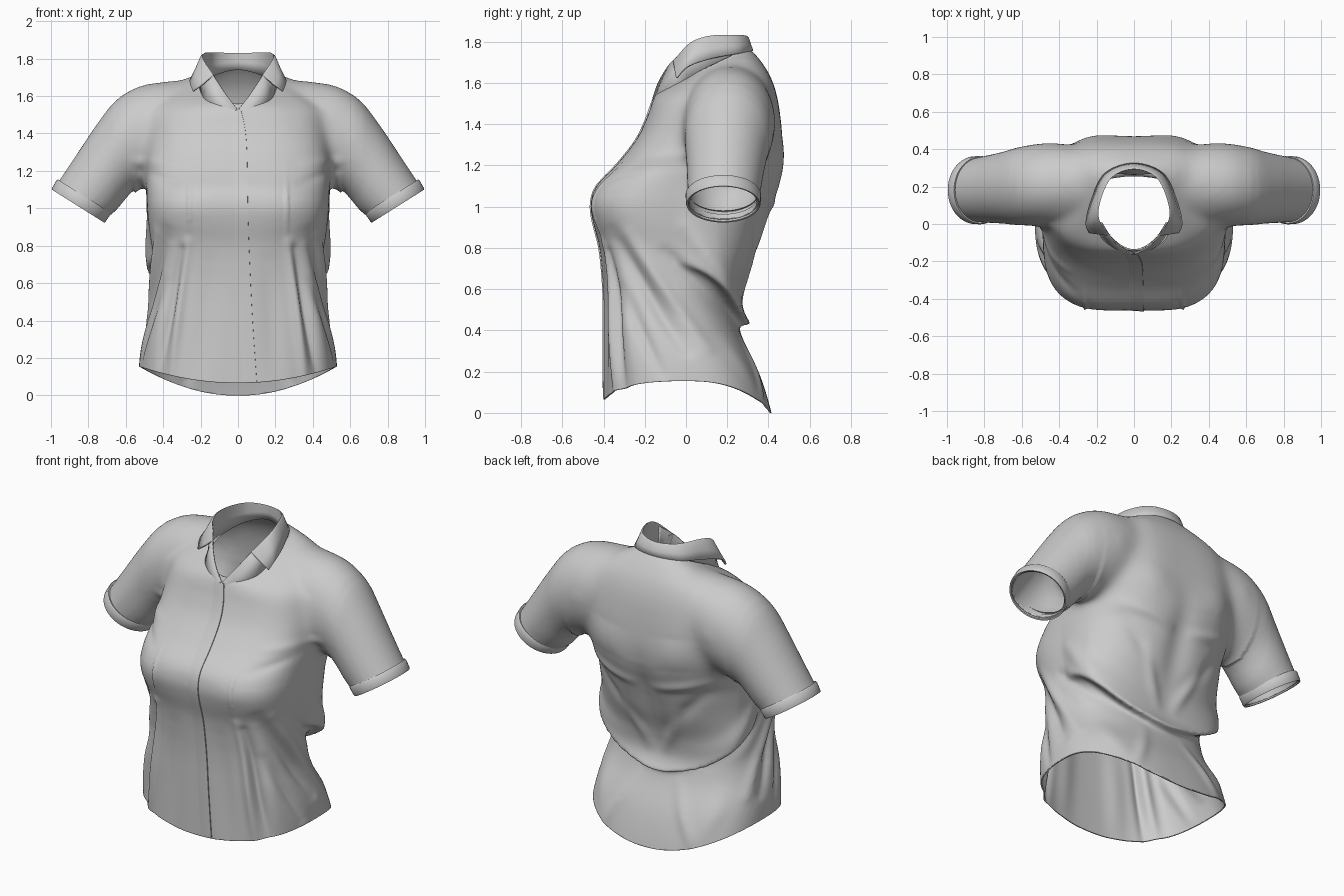
import bpy, bmesh, math
from mathutils import Vector as V
from mathutils.bvhtree import BVHTree

if "Cube" in bpy.data.objects:
    bpy.data.objects.remove(bpy.data.objects["Cube"])

TAU = 2 * math.pi


def spline(rows, steps):
    """Catmull-Rom interpolation between rows of points."""
    out = []
    for i in range(len(rows) - 1):
        a, b, c, d = rows[max(i - 1, 0)], rows[i], rows[i + 1], rows[min(i + 2, len(rows) - 1)]
        for s in range(steps):
            t = s / steps
            out.append([0.5 * (2 * q + (r - p) * t + (2 * p - 5 * q + 4 * r - w) * t * t
                               + (3 * q - p - 3 * r + w) * t ** 3) for p, q, r, w in zip(a, b, c, d)])
    return out + [rows[-1]]


def loft(bm, rows, closed=True, caps=False):
    vs = [[bm.verts.new(p) for p in r] for r in rows]
    n = len(rows[0])
    for a, b in zip(vs, vs[1:]):
        for j in range(n if closed else n - 1):
            k = (j + 1) % n
            bm.faces.new((a[j], a[k], b[k], b[j]))
    if caps:
        bm.faces.new(vs[0])
        bm.faces.new(vs[-1])
    bmesh.ops.recalc_face_normals(bm, faces=bm.faces)


def make(name, bm, thick=0.0, offset=-1, angle=40):
    me = bpy.data.meshes.new(name)
    bm.to_mesh(me)
    ob = bpy.data.objects.new(name, me)
    bpy.context.collection.objects.link(ob)
    if thick:
        m = ob.modifiers.new("cloth", "SOLIDIFY")
        m.thickness, m.offset = thick, offset
    bpy.ops.object.select_all(action='DESELECT')
    ob.select_set(True)
    bpy.context.view_layer.objects.active = ob
    bpy.ops.object.shade_smooth_by_angle(angle=math.radians(angle))
    return ob


def torso_ring(zf, zb, w, yf, yb, nf=2.7, nb=2.4, count=72):
    pts, ym, h = [], (yf + yb) / 2, (yb - yf) / 2
    for i in range(count):
        c, s = math.cos(TAU * i / count), math.sin(TAU * i / count)
        e = 2 / (nf if s < 0 else nb)
        y = ym + h * math.copysign(abs(s) ** e, s)
        pts.append(V((w * math.copysign(abs(c) ** e, c), y, zf + (zb - zf) * (y - yf) / (yb - yf))))
    return pts


def sleeve_ring(tx, tz, bx, bz, y0, y1, side=1, grow=1.0, count=48):
    mid, half, ry = V(((tx + bx) / 2, (y0 + y1) / 2, (tz + bz) / 2)), V(((tx - bx) / 2, 0, (tz - bz) / 2)), (y1 - y0) / 2
    pts = [mid + grow * (half * math.cos(TAU * i / count) + V((0, ry * math.sin(TAU * i / count), 0))) for i in range(count)]
    return [V((p.x * side, p.y, p.z)) for p in pts]


# torso sections: front z, back z, half width, front y, back y, front and back squareness
torso = [(-.06, -.06, .535, -.4, .455), (.1, .1, .53, -.4, .415), (.25, .25, .515, -.4, .355),
         (.4, .4, .485, -.4, .265), (.52, .52, .46, -.4, .235), (.65, .65, .455, -.405, .275),
         (.8, .8, .465, -.42, .35, 2.9), (.92, .92, .48, -.45, .395, 3.2), (1.01, 1.01, .487, -.462, .425, 3.3),
         (1.1, 1.1, .49, -.435, .455, 3.1, 2.6), (1.2, 1.2, .495, -.34, .47, 3, 2.8), (1.32, 1.36, .49, -.245, .465, 2.8, 3),
         (1.42, 1.52, .475, -.195, .445, 2.7, 3), (1.49, 1.63, .45, -.17, .41, 2.6, 2.8), (1.53, 1.71, .37, -.155, .36, 2.2),
         (1.55, 1.755, .26, -.147, .32, 1.7), (1.56, 1.78, .2, -.14, .30, 1.5), (1.66, 1.88, .19, -.14, .30, 1.5)]
# sleeve sections: top x,z, bottom x,z, front y, back y
sleeve = [(.2, 1.69, .22, 1.4, .05, .33), (.31, 1.685, .31, 1.25, .02, .41), (.44, 1.675, .4, 1.16, -.01, .435),
          (.56, 1.645, .49, 1.12, -.012, .43), (.665, 1.565, .55, 1.1, -.01, .415), (.765, 1.435, .6, 1.05, .0, .39),
          (.875, 1.27, .655, .985, .005, .37), (.985, 1.105, .715, .935, .01, .352), (1.045, 1.02, .775, .85, .01, .352)]

# fuse torso and sleeves into one skin
bm = bmesh.new()
loft(bm, spline([torso_ring(*r) for r in torso], 5), caps=True)
for s in (1, -1):
    loft(bm, spline([sleeve_ring(*r, side=s) for r in sleeve], 5), caps=True)
bmesh.ops.triangulate(bm, faces=[f for f in bm.faces if len(f.verts) > 4])
shirt = make("shirt_body", bm)
shirt.modifiers.clear()
rm = shirt.modifiers.new("fuse", "REMESH")
rm.mode, rm.voxel_size = 'VOXEL', 0.014
bpy.context.view_layer.update()
fused = bpy.data.meshes.new_from_object(shirt.evaluated_get(bpy.context.evaluated_depsgraph_get()))
shirt.modifiers.clear()
bm = bmesh.new()
bm.from_mesh(fused)


def relax(verts, times):
    for _ in range(times):
        bmesh.ops.smooth_vert(bm, verts=verts, factor=0.5, use_axis_x=True, use_axis_y=True, use_axis_z=True)


relax(bm.verts, 6)
# blend the armholes
relax([v for v in bm.verts if .27 < abs(v.co.x) < .62 and v.co.z > 1.1], 30)
relax([v for v in bm.verts if .23 < abs(v.co.x) < .66 and v.co.z > 1.05], 10)

# cloth creases: face, start, end, width, height
creases = [('f', (.27, .82), (.36, .08), .025, .028), ('f', (.3, .78), (.42, .1), .022, -.03),
           ('f', (.36, .8), (.48, .1), .03, .02), ('f', (.16, .7), (.2, .1), .06, -.012),
           ('f', (.25, 1.02), (.27, 1.02), .13, .018), ('f', (.52, 1.2), (.33, 1.14), .025, -.015),
           ('f', (.55, 1.25), (.36, 1.24), .025, .012), ('f', (.26, 1.66), (.47, 1.52), .025, -.01),
           ('s', (-.36, .88), (.0, .28), .035, -.025), ('s', (-.28, .86), (.1, .3), .035, .022),
           ('s', (-.1, .78), (.2, .5), .03, -.022), ('s', (-.3, .6), (-.12, .15), .03, -.018),
           ('s', (.0, .9), (.25, .62), .04, .02), ('s', (.2, .35), (.38, .1), .035, .015),
           ('b', (.0, 1.15), (.0, .65), .08, -.025), ('b', (.4, 1.08), (.08, 1.0), .03, .016),
           ('b', (.36, 1.0), (.1, .72), .035, -.016), ('b', (.2, .85), (.06, .6), .03, .018),
           ('b', (.22, 1.35), (.24, 1.15), .12, .014), ('b', (.14, .38), (.3, .1), .03, .014)]


def crease(u, z, a, b, width, height):
    p, a, b = V((u, z)), V(a), V(b)
    t = (p - a).dot(b - a) / (b - a).length_squared
    c = min(max(t, 0), 1)
    return height * math.exp(-((p - a - (b - a) * c).length / width) ** 2) * (0.35 + 0.65 * math.sin(math.pi * c))


bm.normal_update()
moves = []
for v in bm.verts:
    x, y, z = abs(v.co.x), v.co.y, v.co.z
    n = v.normal
    weight = {'f': max(-n.y, 0), 'b': max(n.y, 0), 's': max(abs(n.x), 0) if x < .56 else 0}
    amt = sum(weight[k] * crease(y if k == 's' else x, z, *rest) for k, *rest in creases)
    # drooping fold across the lower back
    d = z - (.47 + .3 * (x / .48) ** 2)
    lip = (math.exp(-d / .11) if d > 0 else math.exp(-(d / .03) ** 2)) * min(max((y + .05) / .2, 0), 1)
    lip *= 1 if x < .56 else 0
    moves.append(n * (amt + .075 * lip) + V((0, 0, -.05 * lip)))
for v, m in zip(bm.verts, moves):
    v.co += m
relax([v for v in bm.verts if v.co.y > -.05 and .25 < v.co.z < .9 and abs(v.co.x) < .56], 3)


def cut(co, no, keep):
    fs = [f for f in bm.faces if keep(f.calc_center_median())]
    geom = set(fs) | {e for f in fs for e in f.edges} | {v for f in fs for v in f.verts}
    bmesh.ops.bisect_plane(bm, geom=list(geom), plane_co=co, plane_no=no, clear_outer=True)


# open the neck, hem and sleeves
cut((0, -.14, 1.56), (0, -.48, 1), lambda c: c.z > 1.3 and abs(c.x) < .25)
cut((0, 0, .1), (0, 0, -1), lambda c: c.z < .4)
for s in (1, -1):
    cut((.85 * s, .18, 1.02), (.53 * s, 0, -.85), lambda c: c.x * s > .62)
# curved shirt-tail hem
for v in bm.verts:
    if v.co.z < .45:
        f = max(1 - (v.co.x / .53) ** 2, 0)
        drop = .09 * f if v.co.y < 0 else .155 * f
        v.co.z += (.055 - drop) * (1 - (v.co.z - .1) / .35)
bm.normal_update()
tree = BVHTree.FromBMesh(bm)
bm.to_mesh(shirt.data)
shirt.data.shade_smooth()
sol = shirt.modifiers.new("cloth", "SOLIDIFY")
sol.thickness, sol.offset = .008, -1

# front placket
rows = []
for p in spline([[V((.015, 0, 1.53))], [V((.045, 0, 1.35))], [V((.055, 0, .9))], [V((.075, 0, .45))], [V((.1, 0, .075))]], 14):
    row = []
    for off, lift in ((-.1, -.004), (-.06, .002), (-.02, .005), (0, .006), (.001, -.004)):
        x, z = p[0].x + off, p[0].z
        hit = tree.ray_cast(V((x, -1, z)), V((0, 1, 0)))[0]
        row.append(V((x, (hit.y if hit and hit.y < 0 else -.4) - lift, z)))
    rows.append(row)
bm = bmesh.new()
loft(bm, rows, closed=False)
make("front_placket", bm, angle=50)

# collar: stand base, fold line, outer edge, from back centre to the front point
half = [((0, .3, 1.74), (0, .295, 1.825), (0, .322, 1.755)),
        ((.13, .25, 1.71), (.12, .25, 1.828), (.152, .27, 1.745)),
        ((.2, .11, 1.66), (.182, .12, 1.825), (.225, .13, 1.72)),
        ((.195, .0, 1.61), (.187, .02, 1.79), (.255, .01, 1.68)),
        ((.17, -.06, 1.56), (.13, -.06, 1.705), (.24, -.045, 1.625))]
cols = [[V((-x, y, z)) for x, y, z in c] for c in half[:0:-1]] + [[V(p) for p in c] for c in half]
rows = []
for base, top, edge in spline(cols, 8):
    out = (edge - top).normalized() * .012
    rows.append([base, base.lerp(top, .5), top, top + out + V((0, 0, .006)), top.lerp(edge, .5) + out * .5, edge])
bm = bmesh.new()
loft(bm, rows, closed=False)
make("collar", bm, .01, 0)

# stand fronts running down to the open neck point
for s, name in ((1, "left_neck_facing"), (-1, "right_neck_facing")):
    keys = [((.195, .0, 1.61), (.175, .01, 1.77)), ((.18, -.07, 1.56), (.125, -.07, 1.7)),
            ((.13, -.125, 1.51), (.065, -.128, 1.61)), ((.05, -.16, 1.47), (.003, -.158, 1.53))]
    bm = bmesh.new()
    loft(bm, spline([[V((p[0] * s, p[1], p[2])) for p in k] for k in keys], 6), closed=False)
    make(name, bm, .008, 0)

# turned-up sleeve cuffs
for s, name in ((1, "left_cuff"), (-1, "right_cuff")):
    end = (.985, 1.105, .715, .935, .01, .352)
    axis = V((.53 * s, 0, -.85))
    bm = bmesh.new()
    rows = [[p + axis * o for p in sleeve_ring(*end, side=s, grow=g)]
            for o, g in ((-.05, .97), (-.053, 1.04), (-.045, 1.07), (.0, 1.06), (.01, 1.04), (.008, .99), (-.03, .96))]
    loft(bm, rows)
    make(name, bm, angle=50)
